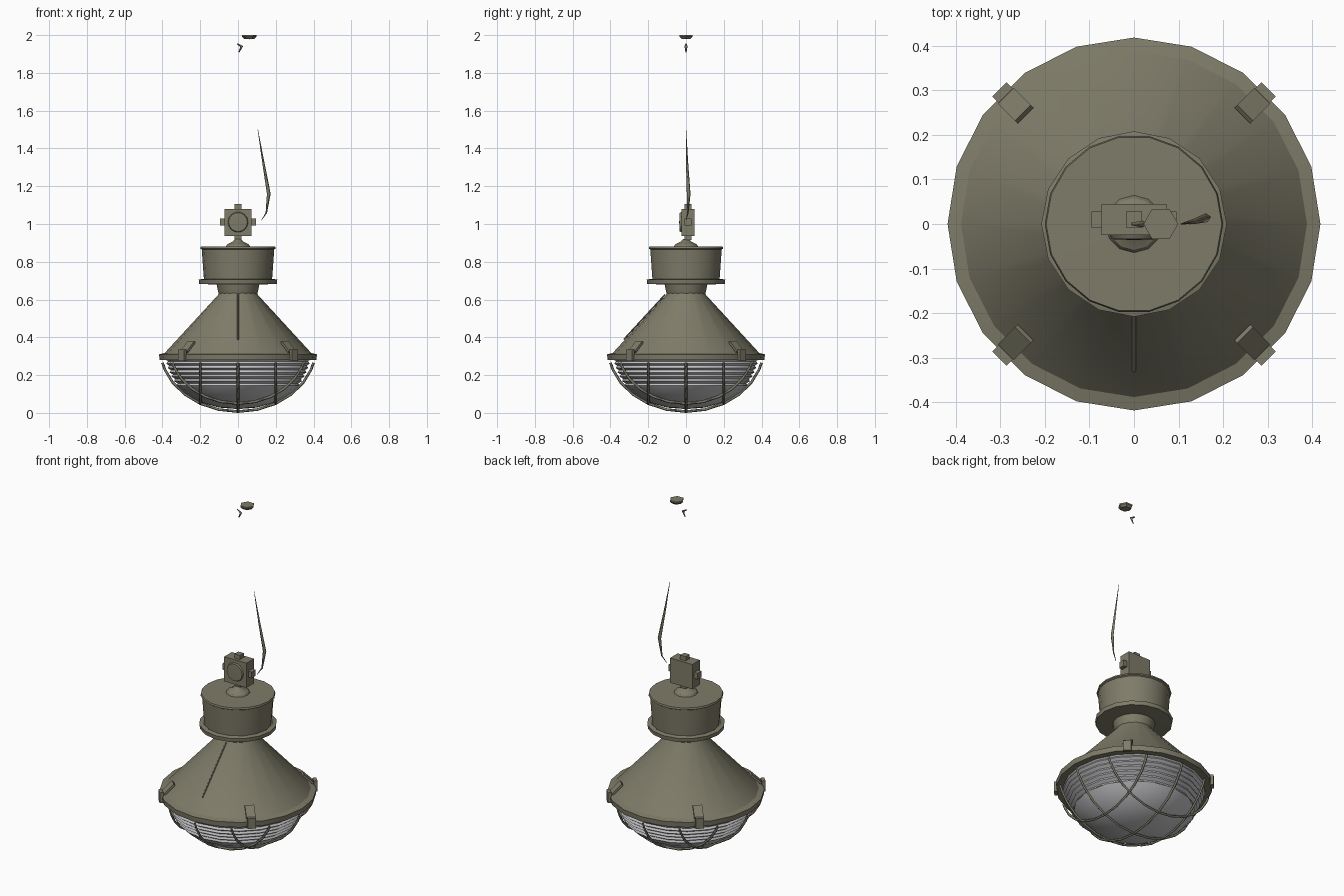
import bpy, bmesh, math
from mathutils import Vector, Matrix

cube = bpy.data.objects.get("Cube")
if cube:
    bpy.data.objects.remove(cube, do_unlink=True)


def material(name, rgb):
    m = bpy.data.materials.new(name)
    m.use_nodes = True
    m.diffuse_color = (*rgb, 1)
    m.node_tree.nodes["Principled BSDF"].inputs["Base Color"].default_value = (*rgb, 1)
    return m


olive = material("olive paint", (0.21, 0.20, 0.14))
glass = material("pale grey glass", (0.55, 0.55, 0.57))


def finish(name, bm, mat, smooth=None):
    bmesh.ops.recalc_face_normals(bm, faces=bm.faces)
    mesh = bpy.data.meshes.new(name)
    bm.to_mesh(mesh)
    bm.free()
    mesh.materials.append(mat)
    ob = bpy.data.objects.new(name, mesh)
    bpy.context.collection.objects.link(ob)
    if smooth:
        bpy.ops.object.select_all(action='DESELECT')
        ob.select_set(True)
        bpy.context.view_layer.objects.active = ob
        bpy.ops.object.shade_smooth_by_angle(angle=math.radians(smooth))
    return ob


def lathe(name, profile, mat, sides=20, smooth=30, at=(0, 0, 0)):
    """Spin (radius, height) points about the vertical axis."""
    bm = bmesh.new()
    verts = [bm.verts.new((r, 0, z)) for r, z in profile]
    edges = [bm.edges.new(p) for p in zip(verts, verts[1:])]
    bmesh.ops.spin(bm, geom=verts + edges, axis=(0, 0, 1), cent=(0, 0, 0),
                   angle=math.tau, steps=sides, use_duplicate=False)
    bmesh.ops.remove_doubles(bm, verts=bm.verts, dist=0.0005)
    bmesh.ops.translate(bm, verts=bm.verts, vec=at)
    return finish(name, bm, mat, smooth)


def box(name, size, at, turn=None):
    bm = bmesh.new()
    m = Matrix.Translation(at) @ (turn or Matrix()) @ Matrix.Diagonal((*size, 1))
    bmesh.ops.create_cube(bm, size=1, matrix=m)
    return finish(name, bm, olive)


def wire(name, points, radii, mat=olive, cyclic=False):
    """Round wire through the points, with a radius at each."""
    cu = bpy.data.curves.new(name, 'CURVE')
    cu.dimensions = '3D'
    cu.bevel_depth = 1
    cu.bevel_resolution = 0
    cu.use_fill_caps = True
    sp = cu.splines.new('POLY')
    sp.points.add(len(points) - 1)
    sp.use_cyclic_u = cyclic
    for p, co, r in zip(sp.points, points, radii):
        p.co = (*co, 1)
        p.radius = r
    cu.materials.append(mat)
    ob = bpy.data.objects.new(name, cu)
    bpy.context.collection.objects.link(ob)
    return ob


# Shade, rim, neck and gear housing
lathe("shade", [(0.39, 0.30), (0.39, 0.315), (0.105, 0.625), (0.10, 0.64)], olive)
lathe("shade_rim", [(0.37, 0.28), (0.415, 0.28), (0.418, 0.31), (0.385, 0.318)], olive)
lathe("neck", [(0.10, 0.625), (0.105, 0.64), (0.115, 0.69)], olive, 16)
lathe("housing_collar", [(0.11, 0.68), (0.205, 0.682), (0.208, 0.705), (0.185, 0.71)], olive, 16)
lathe("housing", [(0.18, 0.70), (0.192, 0.865), (0.20, 0.87), (0.197, 0.88), (0, 0.882)], olive, 18)
lathe("cable_gland", [(0.065, 0.88), (0.058, 0.892), (0.03, 0.905), (0.015, 0.92), (0, 0.92)], olive, 12)
wire("shade_seam", [(0, -0.11, 0.627), (0, -0.33, 0.388)], [0.004, 0.004])

# Four spring clips around the rim
for i in range(4):
    spin = Matrix.Rotation(math.radians(45 + 90 * i), 4, 'Z')
    tilt = spin @ Matrix.Rotation(math.radians(44), 4, 'Y')
    box("clip_arm", (0.075, 0.05, 0.012), spin @ Vector((0.375, 0, 0.35)), tilt)
    box("clip_hook", (0.02, 0.045, 0.06), spin @ Vector((0.417, 0, 0.305)), spin)

# Junction box with glands and a round cover
box("junction_box", (0.145, 0.07, 0.145), (0, 0.01, 1.008))
for x, z in ((1, 0), (-1, 0), (0, 1), (0, -1)):
    box("box_gland", (0.036, 0.036, 0.036), (0.077 * x, 0.01, 1.01 + 0.077 * z))
cover = lathe("box_cover", [(0.055, 0), (0.05, 0.012), (0, 0.014)], olive, 14)
cover.rotation_euler.x = math.radians(90)
cover.location = (0, -0.022, 1.01)

# Ribbed glass band closed by a shallow bowl
ribs = [(0.385 - 0.06 * (i / 12) ** 1.4 - 0.012 * (i % 2), 0.285 - 0.0117 * i) for i in range(13)]
lathe("glass_band", ribs, glass, 20, 20)
lathe("glass_bowl", [(0.325, 0.145), (0.29, 0.11), (0.20, 0.055), (0.10, 0.028), (0, 0.02)], glass, 16, 40)


# Wire cage of crossing hoops
def cage_height(x, y):
    d = min(1, math.hypot(x, y) / 0.405)
    return 0.007 + 0.278 * (1 - math.sqrt(1 - d ** 2 * 0.97)) / 0.827


for off in (-0.2, 0, 0.2):
    half = math.sqrt(0.4 ** 2 - off ** 2)
    for swap in (False, True):
        pts = []
        for k in range(13):
            t = -half * math.cos(math.pi * k / 12)
            x, y = (off, t) if swap else (t, off)
            pts.append((x, y, cage_height(x, y)))
        wire("cage_wire", pts, [0.007] * 13)

# Loose cable length above the junction box
wire("cable", [(0.105, 0, 1.50), (0.135, 0.006, 1.32), (0.163, 0.014, 1.16),
               (0.15, 0.01, 1.06), (0.125, 0, 1.02)], [0.001, 0.006, 0.010, 0.004, 0.001])

# Ceiling cap and hook
lathe("ceiling_cap", [(0, 1.978), (0.028, 1.98), (0.039, 1.992), (0.039, 2.0), (0, 2.0)],
      olive, 6, None, (0.06, 0, 0))
wire("ceiling_hook", [(-0.005, 0, 1.955), (0.02, 0, 1.94), (0.005, 0, 1.91)], [0.003, 0.008, 0.003])
